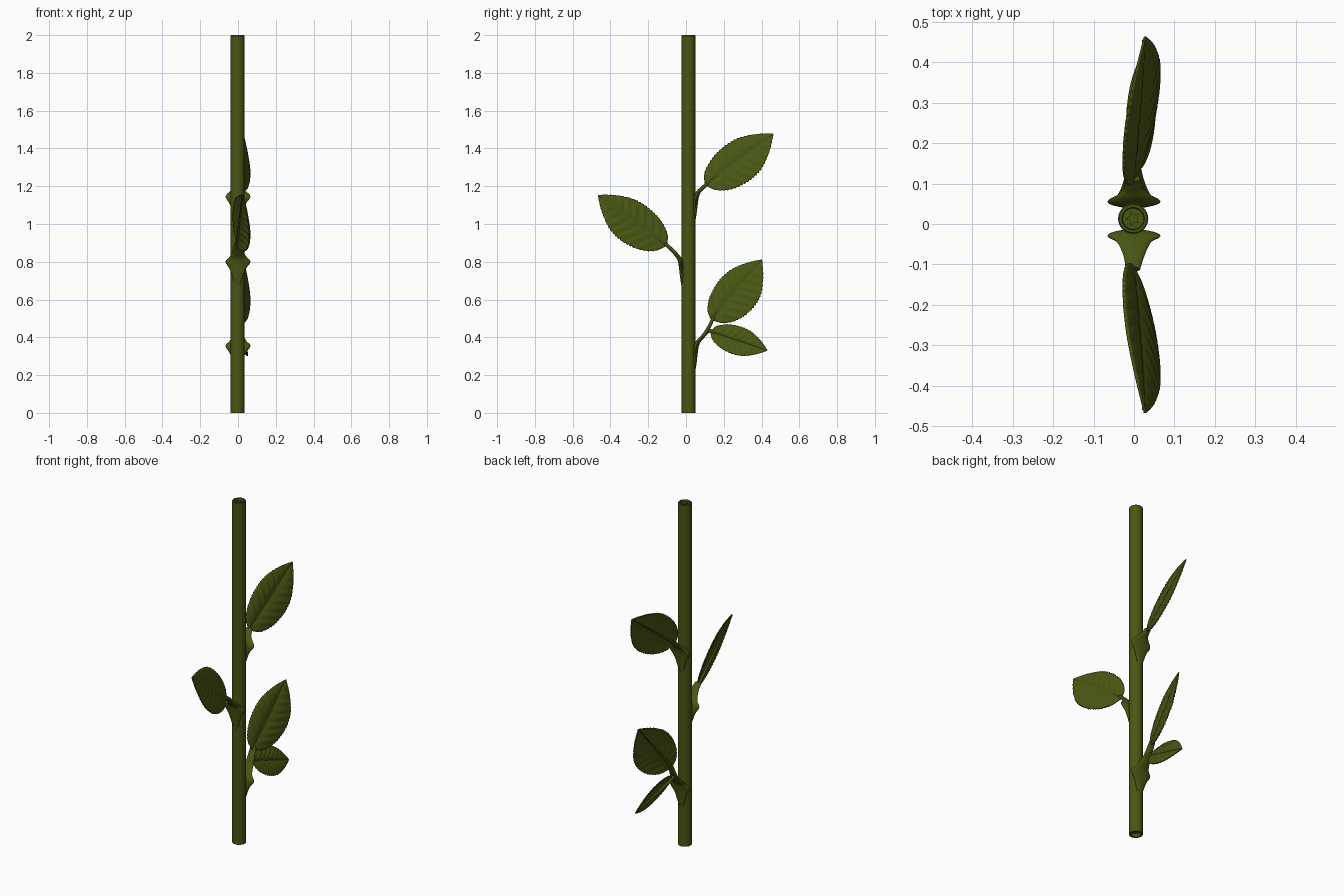
import bpy, bmesh, math
from mathutils import Vector

if "Cube" in bpy.data.objects:
    bpy.data.objects.remove(bpy.data.objects["Cube"])

green = bpy.data.materials.new("olive green")
green.diffuse_color = (0.066, 0.095, 0.006, 1)
green.use_nodes = True
green.node_tree.nodes["Principled BSDF"].inputs["Base Color"].default_value = green.diffuse_color
CX, CY, R = -0.002, 0.013, 0.0372      # stem axis and radius


def finish(name, bm, angle=50):
    bmesh.ops.recalc_face_normals(bm, faces=bm.faces)
    me = bpy.data.meshes.new(name)
    bm.to_mesh(me)
    bm.free()
    ob = bpy.data.objects.new(name, me)
    bpy.context.collection.objects.link(ob)
    me.materials.append(green)
    bpy.ops.object.select_all(action='DESELECT')
    ob.select_set(True)
    bpy.context.view_layer.objects.active = ob
    bpy.ops.object.shade_smooth_by_angle(angle=math.radians(angle))
    return ob


def bridge(bm, rings, closed=True):
    for a, b in zip(rings, rings[1:]):
        n = len(a)
        for i in range(n if closed else n - 1):
            j = (i + 1) % n
            bm.faces.new((a[i], a[j], b[j], b[i]))


def interp(table, t):
    # smooth interpolation (Catmull-Rom style tangents) through (t, value) pairs
    for k in range(len(table) - 1):
        (t0, v0), (t1, v1) = table[k], table[k + 1]
        if t <= t1:
            def slope(i):
                a, b = table[max(i - 1, 0)], table[min(i + 1, len(table) - 1)]
                return (b[1] - a[1]) / (b[0] - a[0])
            d = t1 - t0
            u = (t - t0) / d
            return ((2*u**3 - 3*u*u + 1) * v0 + (u**3 - 2*u*u + u) * d * slope(k)
                    + (3*u*u - 2*u**3) * v1 + (u**3 - u*u) * d * slope(k + 1))
    return table[-1][1]


def loft(name, pts, n=16, steps=4):
    """Elliptical tube: pts are (x, y, z, half width in x, half thickness)."""
    m = len(pts) - 1
    tabs = [[(i / m, p[c]) for i, p in enumerate(pts)] for c in range(5)]
    rows = [[interp(tb, i / (m * steps)) for tb in tabs] for i in range(m * steps + 1)]
    bm = bmesh.new()
    rings = []
    for i, (x, y, z, w, h) in enumerate(rows):
        a, b = rows[max(i - 1, 0)], rows[min(i + 1, len(rows) - 1)]
        d = Vector((0, b[1] - a[1], b[2] - a[2])).normalized()
        nrm = Vector((0, -d.z, d.y))
        rings.append([bm.verts.new(Vector((x + w * math.cos(q), y, z)) + nrm * h * math.sin(q))
                      for q in (2 * math.pi * k / n for k in range(n))])
    bridge(bm, rings)
    bm.faces.new(rings[0])
    bm.faces.new(rings[-1])
    return finish(name, bm)


# Stem: a turned rod with recessed ends
bm = bmesh.new()
profile = [(0.004, 0.02), (0.025, 0.02), (0.027, 0.0), (R, 0.0), (R, 0.5), (R, 1.0), (R, 1.5),
           (R, 1.996), (R - 0.003, 2.0), (0.028, 2.0), (0.026, 1.988), (0.004, 1.988)]
N = 40
rings = [[bm.verts.new((CX + r * math.cos(2*math.pi*k/N), CY + r * math.sin(2*math.pi*k/N), z))
          for k in range(N)] for r, z in profile]
bridge(bm, rings)
bm.faces.new(rings[0])
bm.faces.new(rings[-1])
finish("stem", bm, 35)

# Star-shaped pith in the cut top
bm = bmesh.new()
rings = []
for z in (1.985, 1.995):
    rings.append([bm.verts.new((CX + r * math.cos(q), CY + r * math.sin(q), z))
                  for q, r in ((math.pi * k / 5, 0.019 if k % 2 else 0.010) for k in range(10))])
bridge(bm, rings)
bm.faces.new(rings[-1])
finish("stem_pith", bm, 30)


def leaf_stalk(name, side, z, end, bend):
    """Winged stalk: tapers down the stem, flares sideways, then narrows to the leaf."""
    f = CY + side * R
    loft(name, [(CX, f - side * 0.008, z - 0.14, 0.010, 0.006),
                (CX, f - side * 0.003, z - 0.09, 0.024, 0.009),
                (CX, f, z - 0.04, 0.042, 0.012),
                (0, f + side * 0.005, z, 0.066, 0.013),
                (0, f + side * 0.019, z + 0.028, 0.043, 0.011),
                (0, bend[0], bend[1], 0.026, 0.010),
                (-0.003, end[0], end[1], 0.018, 0.009)], n=20)


WIDTH = [(0, 0.06), (0.05, 0.42), (0.13, 0.68), (0.25, 0.89), (0.4, 1), (0.52, 1),
         (0.65, 0.9), (0.8, 0.61), (0.9, 0.34), (1, 0.01)]


def rib(t):
    return -0.003 + 0.030 * t


def leaf(name, base, tip, up, low, tilt=1.0, teeth=24):
    """Serrated leaf along base -> tip in the yz plane, its +x face tilted upward."""
    b = Vector((0, *base))
    d = Vector((0, *tip)) - b
    n = Vector((0, -d.z, d.y)).normalized()
    if n.z < 0:
        n = -n
    NT, NS = teeth * 4, 12
    bm = bmesh.new()
    rows = []
    for i in range(NT + 1):
        t = i / NT
        w = interp(WIDTH, t)
        saw = (i % 4) / 4
        row = []
        for k in range(-NS, NS + 1):
            s = k / NS
            a = abs(s)
            half = (up if s > 0 else low) * w * (1 - 0.07 * saw * a**6)
            # side veins sweep toward the tip
            vein = 0.0022 * math.cos(2 * math.pi * (t * 9 - a * w * 1.6)) * math.sin(math.pi * a)
            lean = -0.034 * a if s > 0 else 0.050 * a
            x = rib(t) + w * (tilt * lean + vein + 0.010 * math.sin(math.pi * a**0.8))
            p = b + d * t + n * half * s
            row.append(bm.verts.new((x, p.y, p.z)))
        rows.append(row)
    bridge(bm, rows, closed=False)
    ob = finish(name, bm, 60)
    sol = ob.modifiers.new("thickness", 'SOLIDIFY')
    sol.thickness = 0.006
    sol.offset = 0
    # Midrib, mostly on the underside
    loft(name + "_midrib", [(rib(t) - 0.003, *(b + d * t).yz, 0.009 - 0.006 * t, 0.008 - 0.006 * t)
                            for t in (0, 0.2, 0.4, 0.6, 0.8, 0.98)], n=10)


# Upper back leaf
leaf_stalk("upper_stalk", 1, 1.145, (0.112, 1.215), (0.085, 1.188))
leaf("upper_leaf", (0.105, 1.208), (0.462, 1.476), 0.104, 0.122)

# Front leaf
leaf_stalk("front_stalk", -1, 0.80, (-0.112, 0.897), (-0.078, 0.866))
leaf("front_leaf", (-0.105, 0.888), (-0.466, 1.152), 0.104, 0.122)

# Lower back pair on one forked stalk
leaf_stalk("lower_stalk", 1, 0.355, (0.148, 0.508), (0.105, 0.425))
leaf("lower_leaf", (0.135, 0.495), (0.402, 0.81), 0.102, 0.13)
loft("fork_stalk", [(0, 0.10, 0.415, 0.014, 0.009), (0, 0.125, 0.435, 0.013, 0.009),
                    (-0.003, 0.15, 0.424, 0.010, 0.008)])
leaf("small_leaf", (0.132, 0.43), (0.43, 0.33), 0.075, 0.076, tilt=0.75, teeth=18)
